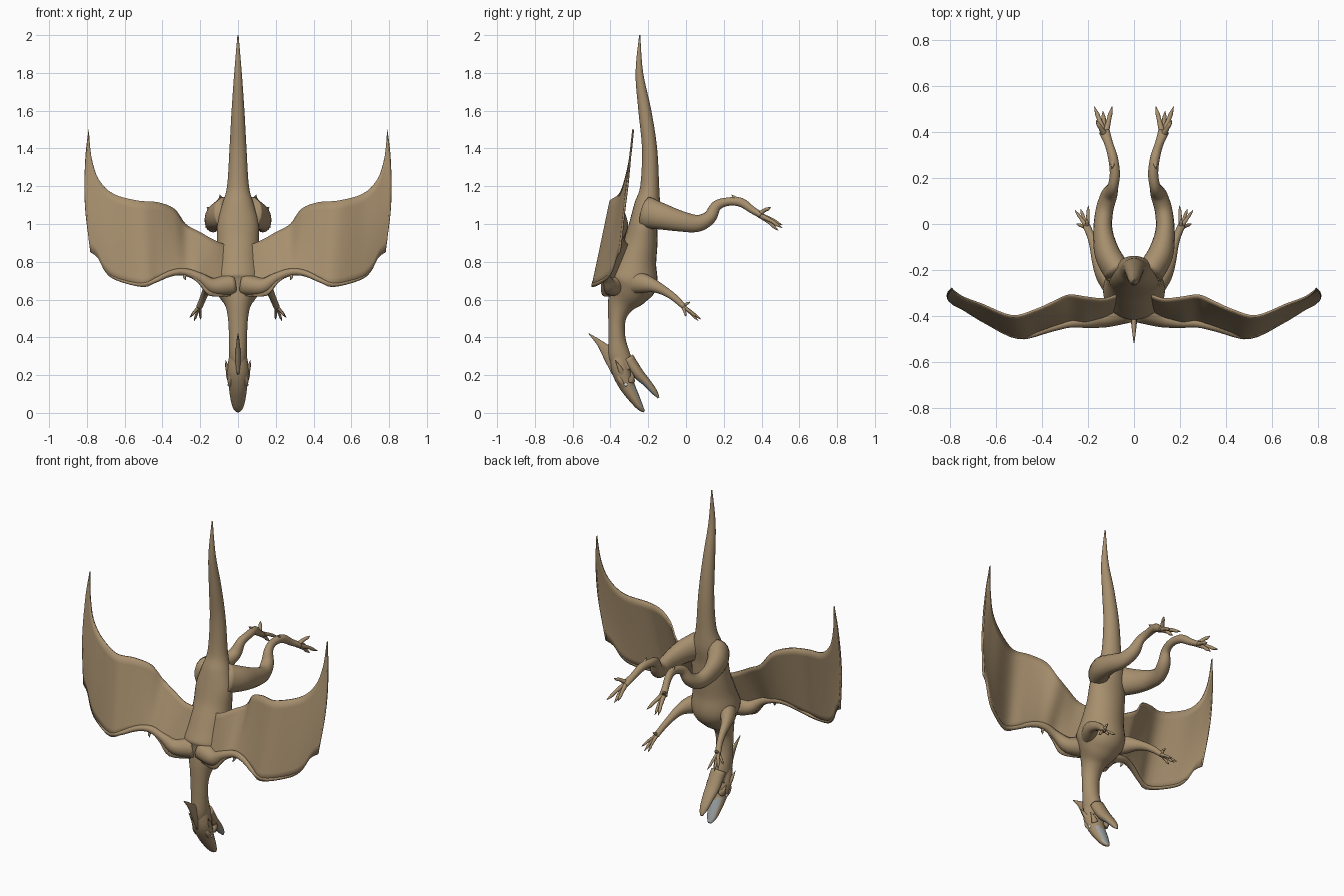
import bpy, bmesh, math
from mathutils import Vector


def material(name, rgb):
    m = bpy.data.materials.new(name)
    m.diffuse_color = (*rgb, 1)
    return m


HIDE = material("tan hide", (0.385, 0.275, 0.155))
MOUTH = material("grey mouth", (0.36, 0.38, 0.38))
EYE = material("pale eye", (0.75, 0.75, 0.72))


def smooth_path(pts, n):
    """Catmull-Rom interpolation of tuples of any length."""
    out = []
    for i in range(len(pts) - 1):
        a, b, c, d = (pts[max(i - 1, 0)], pts[i], pts[i + 1], pts[min(i + 2, len(pts) - 1)])
        for k in range(n):
            t = k / n
            out.append([0.5 * (2 * q + (r - p) * t + (2 * p - 5 * q + 4 * r - s) * t * t
                               + (3 * q - p - 3 * r + s) * t ** 3)
                        for p, q, r, s in zip(a, b, c, d)])
    out.append(list(pts[-1]))
    return out


def finish(name, bm, mirror=False, mats=(HIDE,), thick=0):
    bmesh.ops.recalc_face_normals(bm, faces=bm.faces)
    for f in bm.faces:
        f.smooth = True
    me = bpy.data.meshes.new(name)
    bm.to_mesh(me)
    bm.free()
    ob = bpy.data.objects.new(name, me)
    bpy.context.collection.objects.link(ob)
    for m in mats:
        me.materials.append(m)
    if thick:
        s = ob.modifiers.new("thickness", "SOLIDIFY")
        s.thickness, s.offset = thick, 0
    if mirror:
        ob.modifiers.new("mirror", "MIRROR").use_clip = False
    return ob


def tube(name, pts, mirror=False, ref=(1, 0, 0), sides=16, n=4, mats=(HIDE,)):
    """Loft ellipses along points (x, y, z, half width along ref, half depth)."""
    pts = [p if len(p) == 5 else (*p, p[3]) for p in pts]
    path = smooth_path(pts, n)
    bm = bmesh.new()
    rings = []
    for i, p in enumerate(path):
        a, b = path[max(i - 1, 0)], path[min(i + 1, len(path) - 1)]
        t = (Vector(b[:3]) - Vector(a[:3])).normalized()
        u = Vector(ref) - t * t.dot(Vector(ref))
        u.normalize()
        v = t.cross(u)
        ring = []
        for k in range(sides):
            w = 2 * math.pi * k / sides
            ring.append(bm.verts.new(Vector(p[:3]) + u * math.cos(w) * max(p[3], 0.001)
                                     + v * math.sin(w) * max(p[4], 0.001)))
        rings.append(ring)
    for r, s in zip(rings, rings[1:]):
        for k in range(sides):
            j = (k + 1) % sides
            bm.faces.new((r[k], r[j], s[j], s[k]))
    bm.faces.new(rings[0])
    bm.faces.new(rings[-1])
    return finish(name, bm, mirror, mats)


# tail, trunk and neck in one sweep
tube("body", [(0, -.245, 2.0, .003, .003), (0, -.247, 1.8, .02, .02), (0, -.218, 1.6, .034, .034),
              (0, -.193, 1.4, .045, .04), (0, -.192, 1.2, .058, .05), (0, -.205, 1.1, .085, .068),
              (0, -.225, 1.0, .11, .075), (0, -.24, .9, .112, .09), (0, -.265, .8, .12, .11),
              (0, -.285, .7, .135, .135), (0, -.31, .64, .112, .11), (0, -.345, .575, .07, .072),
              (0, -.365, .5, .053, .047), (0, -.366, .4, .048, .045), (0, -.352, .3, .048, .058),
              (0, -.32, .22, .042, .05)], sides=28, n=5)


def paint_mouth(ob, direction, below):
    d = Vector(direction).normalized()
    for f in ob.data.polygons:
        if f.center.z < below and f.normal.dot(d) > 0.6:
            f.material_index = 1


# head: upper skull with snout, and open lower jaw
skull = tube("skull", [(0, -.365, .33, .04, .04), (0, -.345, .23, .058, .05), (0, -.315, .15, .05, .042),
                       (0, -.275, .08, .041, .03), (0, -.243, .03, .028, .018),
                       (0, -.222, .007, .01, .006)], sides=20, mats=(HIDE, MOUTH))
paint_mouth(skull, (0, .87, .5), .14)
jaw = tube("lower_jaw", [(0, -.31, .29, .044, .035), (0, -.255, .21, .042, .03), (0, -.207, .16, .034, .022),
                         (0, -.168, .112, .024, .016), (0, -.145, .08, .008, .005)],
           sides=20, mats=(HIDE, MOUTH))
paint_mouth(jaw, (0, -.75, -.65), .18)

# crest, horns and brow spikes
tube("crest_horn", [(0, -.35, .23, .016, .05), (0, -.41, .315, .014, .035), (0, -.46, .372, .009, .016),
                    (0, -.515, .42, .002, .002)])
tube("side_horn", [(.035, -.335, .20, .02), (.055, -.35, .235, .012), (.066, -.375, .28, .001)], True)
tube("cheek_spike", [(.035, -.29, .17, .02), (.052, -.285, .195, .011), (.063, -.295, .225, .001)], True)
tube("brow", [(.03, -.36, .21, .012), (.042, -.345, .17, .014), (.035, -.32, .125, .004)], True)

# eyes
bm = bmesh.new()
bmesh.ops.create_uvsphere(bm, u_segments=12, v_segments=8, radius=.011)
bmesh.ops.translate(bm, verts=bm.verts, vec=(.044, -.318, .15))
finish("eye", bm, True, (EYE,))

# wing membrane: columns from leading edge to trailing edge, plus outward bulge
columns = [(.04, -.40, .62, .04, -.29, .88, 0), (.15, -.44, .622, .12, -.325, .91, 0),
           (.21, -.445, .69, .20, -.32, .955, 0), (.27, -.43, .725, .28, -.31, 1.0, 0),
           (.33, -.44, .735, .34, -.335, 1.08, 0), (.42, -.47, .70, .43, -.375, 1.115, 0),
           (.50, -.495, .667, .53, -.40, 1.123, 0), (.64, -.43, .70, .66, -.35, 1.16, .005),
           (.70, -.395, .745, .74, -.32, 1.24, .01), (.74, -.37, .82, .777, -.295, 1.36, .016),
           (.78, -.35, .85, .79, -.28, 1.5, .024)]
rows = 10
bm = bmesh.new()
grid = []
for c in smooth_path(columns, 4):
    lead, trail = Vector(c[:3]), Vector(c[3:6])
    grid.append([bm.verts.new(lead.lerp(trail, k / rows)
                              + Vector((c[6] * math.sin(math.pi * k / rows), 0, 0)))
                 for k in range(rows + 1)])
for a, b in zip(grid, grid[1:]):
    for k in range(rows):
        bm.faces.new((a[k], b[k], b[k + 1], a[k + 1]))
finish("wing_membrane", bm, True, thick=.01)

# wing arm along the leading edge, outer finger and thumb claw
tube("wing_arm", [(.03, -.37, .68, .06), (.13, -.405, .67, .045), (.20, -.425, .715, .026),
                  (.28, -.43, .745, .02), (.36, -.452, .737, .016), (.50, -.49, .68, .01),
                  (.64, -.428, .71, .007), (.70, -.393, .755, .005)], True, (0, 0, 1), 12)
tube("wing_finger", [(.775, -.35, .86, .006), (.801, -.33, 1.05, .006), (.808, -.31, 1.2, .005),
                     (.803, -.293, 1.37, .004), (.79, -.28, 1.5, .001)], True, sides=8)
tube("wing_claw", [(.28, -.43, .74, .012), (.283, -.44, .72, .008), (.275, -.445, .702, .001)], True, sides=8)

# hind legs
tube("hind_leg", [(.07, -.21, 1.06, .06, .085), (.115, -.13, 1.04, .056, .07),
                  (.135, -.03, 1.015, .042, .055), (.128, .06, 1.003, .038, .045),
                  (.108, .125, 1.035, .036, .036), (.092, .16, 1.095, .024, .028),
                  (.083, .22, 1.118, .022, .022), (.092, .29, 1.115, .021, .024),
                  (.11, .35, 1.075, .019, .019), (.128, .40, 1.045, .024, .016)], True)


def digits(name, root, r, tips):
    """Curved, tapering toes from one root."""
    a = Vector(root)
    for i, tip in enumerate(tips):
        b = Vector(tip)
        mid = a.lerp(b, .55) + Vector((0, 0, .25 * r))
        tube(f"{name}_{i + 1}", [(*a, r), (*mid, r * .65), (*a.lerp(b, .75), r * .6), (*b, .001)],
             True, sides=10)


digits("hind_toe", (.125, .385, 1.05), .015,
       [(.095, .51, .995), (.135, .49, .965), (.172, .51, .98), (.165, .45, 1.09)])
tube("heel_spur", [(.09, .29, 1.115, .018), (.092, .262, 1.137, .01), (.096, .24, 1.155, .001)], True, sides=10)

# front legs
tube("front_leg", [(.08, -.29, .69, .045, .06), (.125, -.22, .685, .042, .05),
                   (.155, -.16, .668, .028, .032), (.172, -.10, .637, .02, .022),
                   (.188, -.05, .60, .017, .018), (.205, -.01, .56, .017, .014)], True)
digits("front_toe", (.203, -.015, .563), .011,
       [(.198, .08, .495), (.232, .065, .488), (.256, .06, .505), (.25, .0, .51), (.205, .022, .588)])
